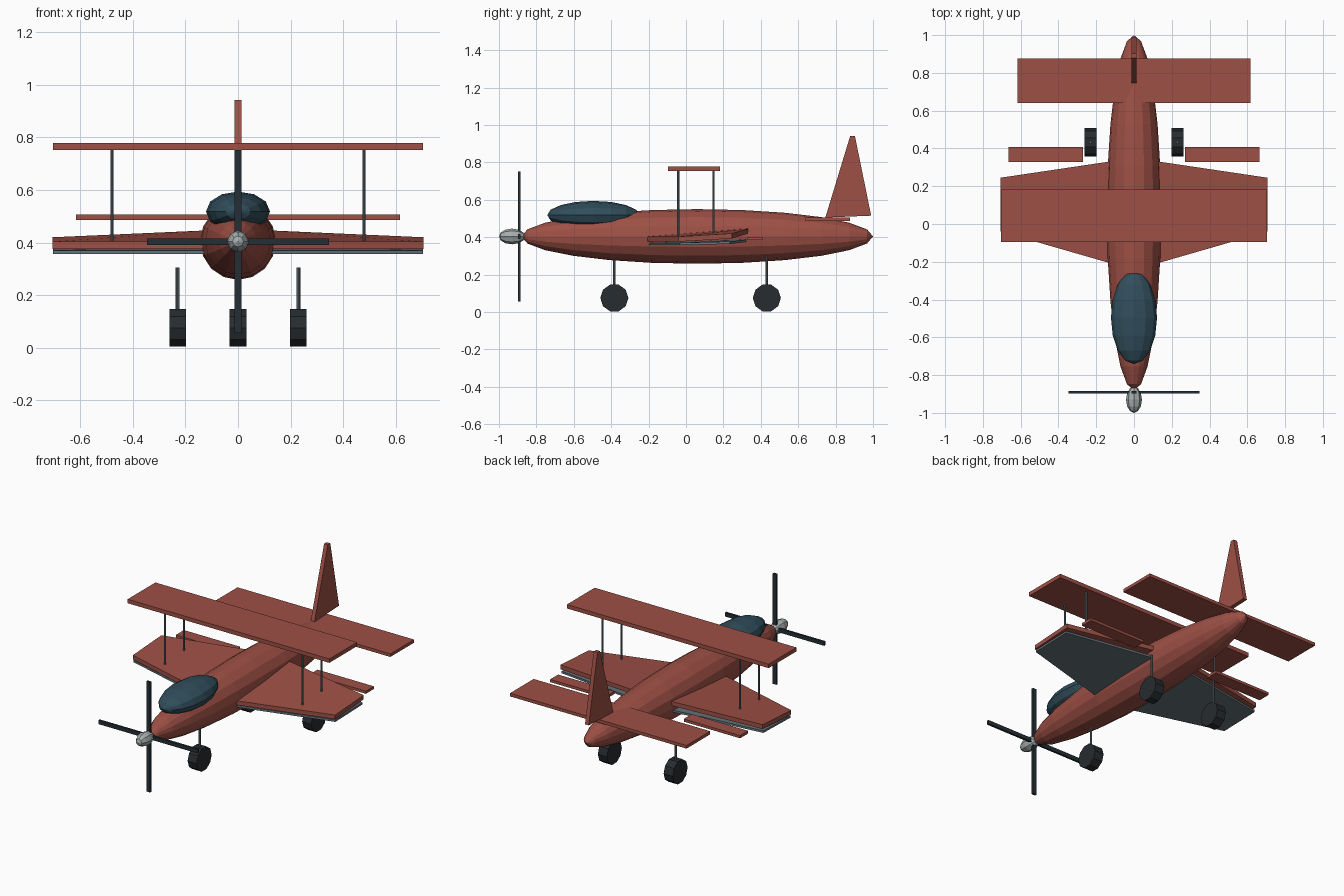
import bpy, bmesh
from math import pi
from mathutils import Matrix, Vector

if "Cube" in bpy.data.objects:
    bpy.data.objects.remove(bpy.data.objects["Cube"])


def mat(name, r, g, b):
    m = bpy.data.materials.new(name)
    m.diffuse_color = (r, g, b, 1)
    m.use_nodes = True
    m.node_tree.nodes["Principled BSDF"].inputs["Base Color"].default_value = m.diffuse_color
    return m


RED = mat("red paint", 0.34, 0.08, 0.06)
GLASS = mat("canopy glass", 0.03, 0.075, 0.105)
DARK = mat("dark blades", 0.018, 0.028, 0.035)
RUBBER = mat("rubber", 0.02, 0.025, 0.028)
STEEL = mat("steel", 0.13, 0.17, 0.19)
SILVER = mat("silver", 0.38, 0.42, 0.42)
PANEL = mat("underside panel", 0.13, 0.17, 0.19)


def finish(name, bm, material):
    bmesh.ops.recalc_face_normals(bm, faces=bm.faces[:])
    me = bpy.data.meshes.new(name)
    bm.to_mesh(me)
    bm.free()
    me.materials.append(material)
    ob = bpy.data.objects.new(name, me)
    bpy.context.collection.objects.link(ob)
    return ob


def box(name, lo, hi, material):
    lo, hi = Vector(lo), Vector(hi)
    bm = bmesh.new()
    bmesh.ops.create_cube(bm, size=1, matrix=Matrix.Translation((lo + hi) / 2)
                          @ Matrix.Diagonal((*(hi - lo), 1)))
    return finish(name, bm, material)


def ellipsoid(name, centre, radii, segs, rings, material):
    # sphere with its poles on the y axis
    bm = bmesh.new()
    bmesh.ops.create_uvsphere(bm, u_segments=segs, v_segments=rings, radius=1,
                              matrix=Matrix.Translation(centre)
                              @ Matrix.Diagonal((*radii, 1))
                              @ Matrix.Rotation(pi / 2, 4, 'X'))
    return finish(name, bm, material)


def rod(name, centre, radius, length, axis, segs, material):
    rot = Matrix.Rotation(pi / 2, 4, 'Y') if axis == 'X' else Matrix()
    bm = bmesh.new()
    bmesh.ops.create_cone(bm, cap_ends=True, segments=segs, radius1=radius,
                          radius2=radius, depth=length,
                          matrix=Matrix.Translation(centre) @ rot)
    return finish(name, bm, material)


def plate(name, outline, offset, material):
    # closed slab: outline points plus a copy moved by offset
    bm = bmesh.new()
    a = [bm.verts.new(p) for p in outline]
    b = [bm.verts.new(Vector(p) + Vector(offset)) for p in outline]
    bm.faces.new(a)
    bm.faces.new(b[::-1])
    n = len(a)
    for i in range(n):
        j = (i + 1) % n
        bm.faces.new((a[i], b[i], b[j], a[j]))
    return finish(name, bm, material)


# body, canopy and nose
ellipsoid("fuselage", (0, 0.06, 0.404), (0.144, 0.94, 0.146), 16, 12, RED)
ellipsoid("canopy", (0, -0.495, 0.518), (0.122, 0.247, 0.076), 12, 8, GLASS)
ellipsoid("spinner", (0, -0.93, 0.404), (0.042, 0.07, 0.042), 8, 6, SILVER)
box("propeller_upright", (-0.013, -0.897, 0.055), (0.013, -0.884, 0.752), DARK)
box("propeller_level", (-0.347, -0.897, 0.391), (0.347, -0.884, 0.416), DARK)

# upper wing and tail
box("upper_wing", (-0.705, -0.095, 0.753), (0.705, 0.182, 0.778), RED)
box("tailplane", (-0.617, 0.64, 0.486), (0.617, 0.876, 0.506), RED)
plate("tail_fin", [(-0.013, 0.745, 0.505), (-0.013, 0.99, 0.515),
                   (-0.013, 0.903, 0.942), (-0.013, 0.878, 0.942)],
      (0.026, 0, 0), RED)

for s, side in ((1, "right"), (-1, "left")):
    # tapered lower wing, trailing edge raised
    plate(side + "_lower_wing",
          [(s * 0.1, -0.215, 0.376), (s * 0.707, -0.04, 0.376),
           (s * 0.707, 0.245, 0.393), (s * 0.1, 0.335, 0.42)],
          (0, 0, 0.027), RED)
    plate(side + "_wing_underside",
          [(s * 0.1, -0.205, 0.357), (s * 0.705, -0.035, 0.357),
           (s * 0.705, 0.235, 0.364), (s * 0.1, 0.325, 0.375)],
          (0, 0, 0.013), PANEL)
    x0, x1 = sorted((s * 0.27, s * 0.664))
    box(side + "_aileron", (x0, 0.328, 0.385), (x1, 0.408, 0.402), RED)

    # struts between the wings
    for y, place in ((-0.042, "front"), (0.147, "rear")):
        rod(f"{side}_{place}_wing_strut", (s * 0.48, y, 0.579), 0.006, 0.355,
            'Z', 8, STEEL)

# landing gear
for name, x, y in (("nose", 0, -0.383), ("right", 0.23, 0.432), ("left", -0.23, 0.432)):
    rod(name + "_wheel", (x, y, 0.075), 0.075, 0.063, 'X', 10, RUBBER)
    rod(name + "_gear_leg", (x, y, 0.215), 0.007, 0.18, 'Z', 8, STEEL)
